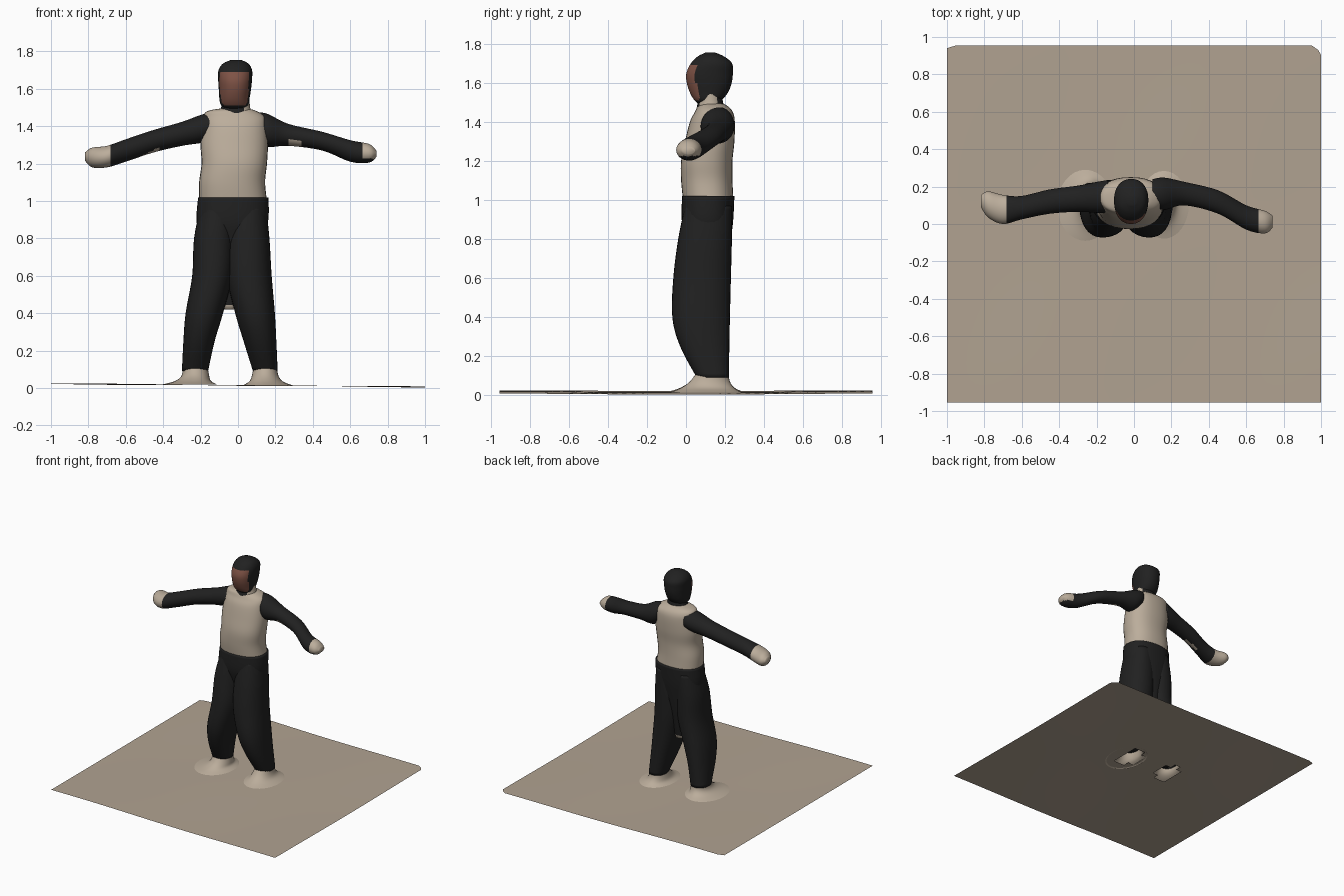
import bpy, bmesh, math

if "Cube" in bpy.data.objects:
    bpy.data.objects.remove(bpy.data.objects["Cube"], do_unlink=True)


def material(name, rgb):
    m = bpy.data.materials.new(name)
    m.use_nodes = True
    m.diffuse_color = (*rgb, 1)
    bsdf = m.node_tree.nodes["Principled BSDF"]
    bsdf.inputs["Base Color"].default_value = (*rgb, 1)
    bsdf.inputs["Roughness"].default_value = 0.9
    return m


BLACK = material("black cloth", (0.015, 0.015, 0.015))
TAN = material("tan cloth", (0.50, 0.42, 0.33))
SAND = material("sand floor", (0.44, 0.365, 0.285))
SKIN = material("brown skin", (0.21, 0.085, 0.06))


def finish(bm, name, mats, rule=None):
    for f in bm.faces:
        f.smooth = True
        if rule:
            f.material_index = rule(f.calc_center_median())
    me = bpy.data.meshes.new(name)
    bm.to_mesh(me)
    bm.free()
    for m in mats:
        me.materials.append(m)
    ob = bpy.data.objects.new(name, me)
    bpy.context.collection.objects.link(ob)
    return ob


def spline(keys, steps):
    """Catmull-Rom through rows of ring extents."""
    out = []
    for i in range(len(keys) - 1):
        p0, p1, p2 = keys[max(i - 1, 0)], keys[i], keys[i + 1]
        p3 = keys[min(i + 2, len(keys) - 1)]
        for s in range(steps):
            t = s / steps
            out.append([0.5 * (2 * b + (c - a) * t + (2 * a - 5 * b + 4 * c - d) * t * t
                               + (3 * b - a - 3 * c + d) * t ** 3)
                        for a, b, c, d in zip(p0, p1, p2, p3)])
    return out + [list(keys[-1])]


def loft(name, keys, mats, rule=None, axis="z", power=2.0, sides=32, steps=5, caps=True):
    """Rings (position, min a, max a, min b, max b) along z (a=x, b=y) or x (a=y, b=z)."""
    bm = bmesh.new()
    rings = []
    for p, a0, a1, b0, b1 in spline(keys, steps):
        ring = []
        for k in range(sides):
            ang = 2 * math.pi * k / sides
            c, s = math.cos(ang), math.sin(ang)
            a = (a0 + a1) / 2 + (a1 - a0) / 2 * math.copysign(abs(c) ** (2 / power), c)
            b = (b0 + b1) / 2 + (b1 - b0) / 2 * math.copysign(abs(s) ** (2 / power), s)
            ring.append(bm.verts.new((a, b, p) if axis == "z" else (p, a, b)))
        rings.append(ring)
    for r, q in zip(rings, rings[1:]):
        for k in range(sides):
            j = (k + 1) % sides
            bm.faces.new((r[k], r[j], q[j], q[k]))
    if caps:
        bm.faces.new(rings[0][::-1])
        bm.faces.new(rings[-1])
        bmesh.ops.recalc_face_normals(bm, faces=bm.faces)
    elif keys[0][0] > keys[-1][0]:
        bmesh.ops.reverse_faces(bm, faces=bm.faces)
    return finish(bm, name, mats, rule)


# Floor sheet, slightly tilted and rippled, open under the feet
bm = bmesh.new()
bmesh.ops.create_grid(bm, x_segments=40, y_segments=38, size=1)
for v in bm.verts:
    x, y = v.co.x, v.co.y * 0.955
    if x < -0.99 and y > 0.94:
        y = 0.94
    if x > 0.99 and y > 0.94:
        x, y = 0.985, 0.93
    v.co = (x, y, 0.0145 - 0.0085 * x + 0.003 * math.sin(4 * x + 1) * math.cos(3 * y))
holes = [f for f in bm.faces for cx in (-0.23, 0.145)
         if ((f.calc_center_median().x - cx) / 0.08) ** 2
         + ((f.calc_center_median().y - 0.12) / 0.12) ** 2 < 1]
bmesh.ops.delete(bm, geom=holes, context="FACES")
finish(bm, "floor_sheet", [SAND])

# Feet flaring into the floor
loft("right_foot", [(0.125, -0.295, -0.165, 0.06, 0.215), (0.07, -0.30, -0.155, 0.02, 0.225),
                    (0.038, -0.335, -0.145, -0.03, 0.25), (0.018, -0.41, -0.11, -0.09, 0.29)],
     [TAN], caps=False)
loft("left_foot", [(0.125, 0.085, 0.207, 0.06, 0.215), (0.07, 0.075, 0.215, 0.02, 0.225),
                   (0.035, 0.06, 0.24, -0.03, 0.25), (0.012, 0.02, 0.30, -0.09, 0.29)],
     [TAN], caps=False)

# Wide trouser legs: z, outer/inner x pairs share the same depth profile
depth = [(0.97, -0.005, 0.235), (0.8, -0.04, 0.235), (0.6, -0.065, 0.23),
         (0.4, -0.07, 0.225), (0.25, -0.03, 0.222), (0.09, 0.055, 0.22)]
legs = {
    "right_trouser_leg": [(-0.20, -0.01), (-0.235, -0.02), (-0.245, -0.03),
                          (-0.28, -0.08), (-0.292, -0.125), (-0.30, -0.16)],
    "left_trouser_leg": [(-0.04, 0.15), (-0.06, 0.168), (-0.06, 0.18),
                         (-0.015, 0.197), (0.03, 0.205), (0.08, 0.212)],
}
for name, widths in legs.items():
    loft(name, [(z, *w, y0, y1) for (z, y0, y1), w in zip(depth, widths)], [BLACK], power=2.2)

# Trouser seat and crotch
loft("trouser_hips", [(1.02, -0.213, 0.163, -0.02, 0.248), (0.9, -0.222, 0.162, -0.022, 0.242),
                      (0.8, -0.20, 0.13, 0.0, 0.23), (0.6, -0.13, 0.03, 0.06, 0.20),
                      (0.42, -0.08, -0.01, 0.09, 0.17)],
     [BLACK, TAN], lambda c: int(c.z < 0.46), power=2.3)

# Torso
loft("torso", [(1.0, -0.208, 0.155, -0.015, 0.243), (1.1, -0.208, 0.145, -0.025, 0.238),
               (1.2, -0.195, 0.155, -0.025, 0.238), (1.3, -0.20, 0.16, -0.005, 0.248),
               (1.4, -0.19, 0.155, 0.02, 0.25), (1.45, -0.185, 0.145, 0.045, 0.24),
               (1.48, -0.165, 0.10, 0.06, 0.215), (1.495, -0.09, 0.055, 0.08, 0.185)],
     [TAN], power=2.3)

# Neck with dark collar, bare on the left side
loft("neck", [(1.45, -0.11, 0.08, 0.05, 0.20), (1.5, -0.09, 0.065, 0.06, 0.19),
              (1.56, -0.08, 0.06, 0.065, 0.18)],
     [BLACK, TAN], lambda c: int(c.x > 0.035 and 0.07 < c.y < 0.16))

# Hooded head with the face set in front
loft("head", [(1.495, -0.07, 0.04, 0.06, 0.155), (1.515, -0.092, 0.056, 0.04, 0.185),
              (1.55, -0.10, 0.062, 0.02, 0.215), (1.6, -0.103, 0.07, 0.004, 0.234),
              (1.65, -0.106, 0.075, 0.002, 0.24), (1.7, -0.104, 0.075, 0.025, 0.236),
              (1.735, -0.08, 0.055, 0.06, 0.195), (1.755, -0.035, 0.015, 0.10, 0.15)],
     [BLACK, SKIN], lambda c: int(1.51 < c.z < 1.69 and c.y < 0.068 and c.x < 0.056),
     power=2.2, sides=48)

# Arms: sleeves along x, hands and worn patches in tan
loft("right_arm", [(-0.14, 0.06, 0.235, 1.33, 1.475), (-0.20, 0.06, 0.225, 1.31, 1.46),
                   (-0.30, 0.065, 0.205, 1.295, 1.423), (-0.45, 0.055, 0.185, 1.26, 1.38),
                   (-0.60, 0.025, 0.15, 1.21, 1.33), (-0.70, 0.0, 0.155, 1.18, 1.295),
                   (-0.78, 0.035, 0.175, 1.18, 1.285), (-0.818, 0.09, 0.155, 1.215, 1.26)],
     [BLACK, TAN],
     lambda c: int(c.x < -0.69 or (c.x < -0.41 and c.z < 1.325 + 0.14 * (c.x + 0.41) / 0.28 - 0.03
                                   and c.y < 0.12)),
     axis="x")
loft("left_arm", [(0.10, 0.10, 0.24, 1.33, 1.475), (0.16, 0.075, 0.248, 1.29, 1.465),
                  (0.27, 0.10, 0.225, 1.295, 1.412), (0.45, 0.055, 0.18, 1.27, 1.37),
                  (0.60, -0.03, 0.10, 1.21, 1.325), (0.70, -0.05, 0.07, 1.205, 1.305),
                  (0.74, -0.02, 0.045, 1.235, 1.27)],
     [BLACK, TAN],
     lambda c: int((c.x > 0.67 and c.z > 1.225) or (0.27 < c.x < 0.35 and c.z < 1.325 and c.y < 0.15)),
     axis="x")
